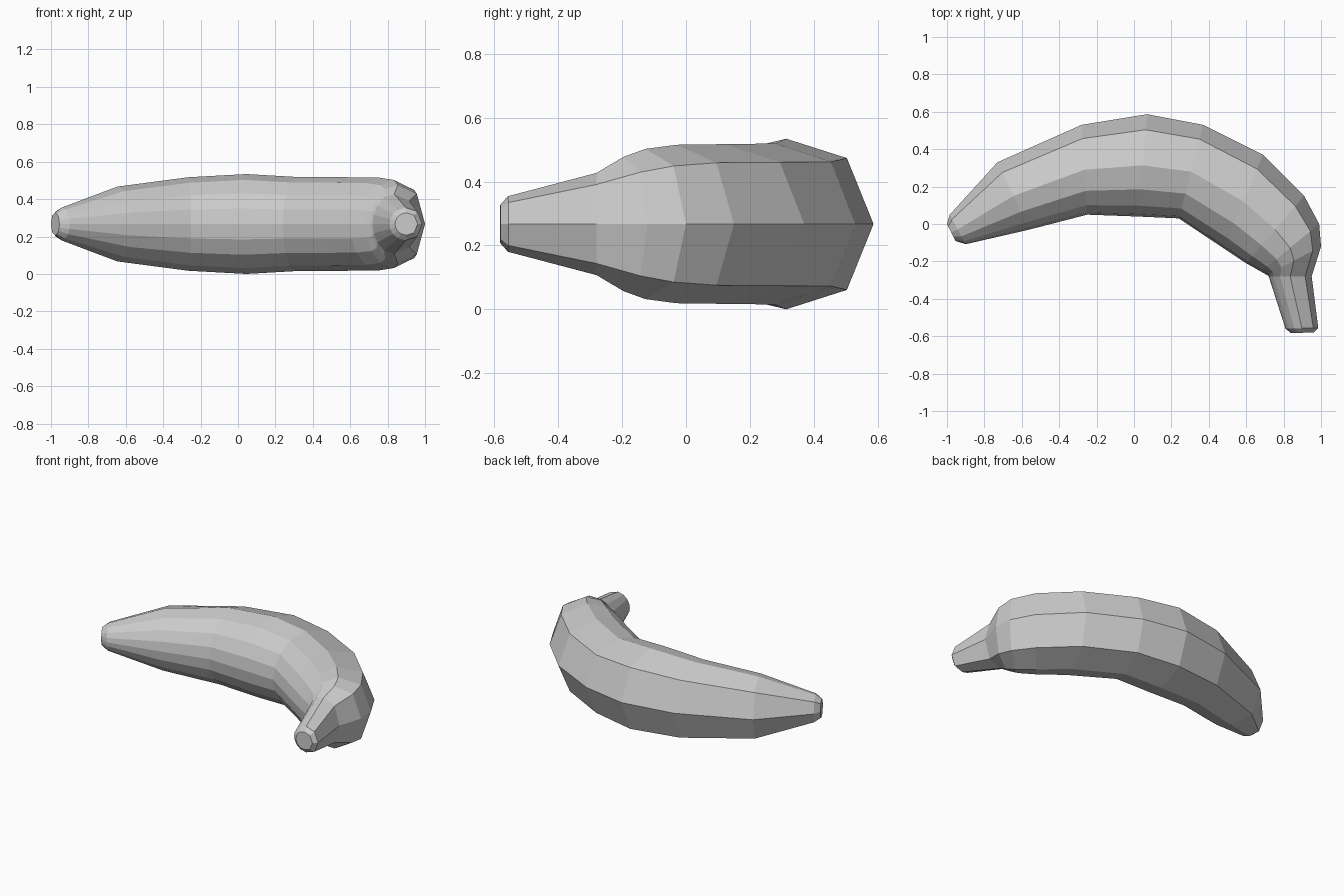
import bpy, bmesh, math
from mathutils import Vector

if "Cube" in bpy.data.objects:
    bpy.data.objects.remove(bpy.data.objects["Cube"])

ZC = 0.267
# ring angles: broad facets on the outer curve, finer on the inner curve
HALF = [0, 48, 90, 118, 142, 162]
ANGLES = HALF + [180] + [360 - a for a in reversed(HALF[1:])]


def loft(name, sections):
    """Each section: inner x, y, outer x, y, half height."""
    bm = bmesh.new()
    rings = []
    for ix, iy, ox, oy, h in sections:
        inner, outer = Vector((ix, iy, ZC)), Vector((ox, oy, ZC))
        mid, arm = (inner + outer) / 2, (outer - inner) / 2
        ring = []
        for deg in ANGLES:
            a = math.radians(deg)
            k = 1.04 if deg in (48, 312) else 1.0
            ring.append(bm.verts.new(mid + arm * math.cos(a) * k
                                     + Vector((0, 0, h * math.sin(a) * k))))
        rings.append(ring)
    n = len(ANGLES)
    for r0, r1 in zip(rings, rings[1:]):
        for i in range(n):
            j = (i + 1) % n
            bm.faces.new((r0[i], r0[j], r1[j], r1[i]))
    bm.faces.new(rings[0])
    bm.faces.new(rings[-1])
    bmesh.ops.recalc_face_normals(bm, faces=bm.faces)
    mesh = bpy.data.meshes.new(name)
    bm.to_mesh(mesh)
    bm.free()
    obj = bpy.data.objects.new(name, mesh)
    bpy.context.collection.objects.link(obj)
    return obj


# curved fruit, from blossom tip to stem base
loft("banana_body", [
    (-0.955, -0.09, -1.00, 0.00, 0.06),
    (-0.90, -0.108, -0.985, 0.05, 0.088),
    (-0.56, -0.03, -0.73, 0.33, 0.20),
    (-0.25, 0.05, -0.28, 0.53, 0.25),
    (0.02, 0.04, 0.07, 0.587, 0.267),
    (0.24, 0.03, 0.37, 0.53, 0.252),
    (0.48, -0.13, 0.69, 0.37, 0.25),
    (0.60, -0.21, 0.91, 0.15, 0.248),
    (0.68, -0.255, 0.99, 0.00, 0.235),
    (0.71, -0.272, 1.00, -0.12, 0.21),
    (0.72, -0.28, 0.95, -0.28, 0.16),
])

# tapered stem with a bevelled end
loft("stem", [
    (0.72, -0.28, 0.95, -0.28, 0.16),
    (0.81, -0.56, 0.985, -0.555, 0.087),
    (0.84, -0.583, 0.96, -0.58, 0.06),
])
